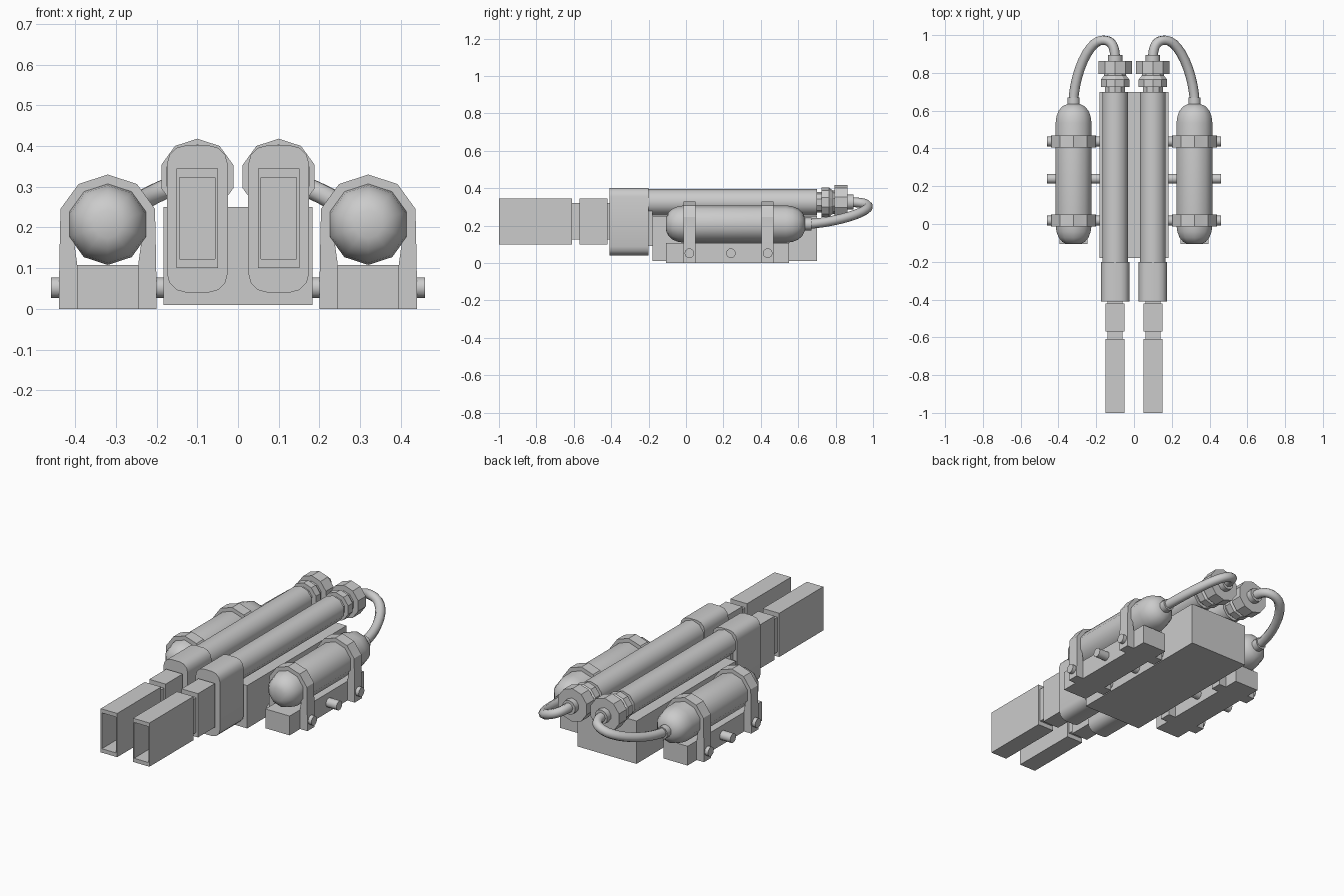
import bpy, bmesh
from math import cos, sin, pi, radians
from mathutils import Vector

if "Cube" in bpy.data.objects:
    bpy.data.objects.remove(bpy.data.objects["Cube"])


def finish(name, bm, smooth=False):
    bmesh.ops.recalc_face_normals(bm, faces=bm.faces)
    me = bpy.data.meshes.new(name)
    bm.to_mesh(me)
    bm.free()
    ob = bpy.data.objects.new(name, me)
    bpy.context.collection.objects.link(ob)
    if smooth:
        bpy.ops.object.select_all(action='DESELECT')
        ob.select_set(True)
        bpy.context.view_layer.objects.active = ob
        bpy.ops.object.shade_smooth_by_angle(angle=radians(40))
    return ob


def box_bm(x, y, z):
    """Box from three (min, max) ranges."""
    bm = bmesh.new()
    bmesh.ops.create_cube(bm, size=1)
    for v in bm.verts:
        v.co = Vector([r[0] if c < 0 else r[1] for c, r in zip(v.co, (x, y, z))])
    return bm


def box(name, x, y, z):
    return finish(name, box_bm(x, y, z))


def lathe(name, x, z, profile, smooth=False, sides=10):
    """Closed solid of revolution along y from (y, radius) points."""
    bm = bmesh.new()
    rings = []
    for y, r in profile:
        rings.append([bm.verts.new((x + r * cos(pi / 2 + 2 * pi * k / sides), y,
                                    z + r * sin(pi / 2 + 2 * pi * k / sides)))
                      for k in range(sides)])
    for a, b in zip(rings, rings[1:]):
        for k in range(sides):
            j = (k + 1) % sides
            bm.faces.new((a[k], a[j], b[j], b[k]))
    bm.faces.new(rings[0])
    bm.faces.new(rings[-1])
    return finish(name, bm, smooth)


def strap(name, x, y, w):
    """Arch around the tank with two legs reaching the ground."""
    cz = 0.208
    ang = [radians(a) for a in (18, 54, 90, 126, 162)]
    outer = [(0.12, 0)] + [(0.122 * cos(a), cz + 0.122 * sin(a)) for a in ang] + [(-0.12, 0)]
    inner = [(0.075, 0)] + [(0.098 * cos(a), cz + 0.098 * sin(a)) for a in ang] + [(-0.075, 0)]
    # legs are thick up to just below the tank's waist
    outer.insert(1, (0.119, 0.11))
    inner.insert(1, (0.075, 0.11))
    outer.insert(-1, (-0.119, 0.11))
    inner.insert(-1, (-0.075, 0.11))
    bm = bmesh.new()
    rows = []
    for o, i in zip(outer, inner):
        rows.append([bm.verts.new((x + p[0], yy, p[1]))
                     for p, yy in ((o, y - w / 2), (o, y + w / 2), (i, y + w / 2), (i, y - w / 2))])
    for a, b in zip(rows, rows[1:]):
        for k in range(4):
            j = (k + 1) % 4
            bm.faces.new((a[k], a[j], b[j], b[k]))
    bm.faces.new(rows[0])
    bm.faces.new(rows[-1])
    return finish(name, bm)


def bolt(name, x0, x1, y, z, r=0.026, sides=10):
    bm = bmesh.new()
    ends = [[bm.verts.new((x, y + r * cos(2 * pi * k / sides), z + r * sin(2 * pi * k / sides)))
             for k in range(sides)] for x in (x0, x1)]
    for k in range(sides):
        j = (k + 1) % sides
        bm.faces.new((ends[0][k], ends[0][j], ends[1][j], ends[1][k]))
    bm.faces.new(ends[0])
    bm.faces.new(ends[1])
    return finish(name, bm, True)


def muzzle(name, x):
    """Rectangular barrel with a deep open front."""
    bm = box_bm((x - 0.051, x + 0.051), (-1, -0.61), (0.10, 0.345))
    bm.faces.ensure_lookup_table()
    front = min(bm.faces, key=lambda f: f.calc_center_median().y)
    bmesh.ops.inset_region(bm, faces=[front], thickness=0.01)
    for v in front.verts:
        v.co.z += 0.015 if v.co.z < 0.22 else -0.015
    hole = bmesh.ops.extrude_face_region(bm, geom=[front])
    bmesh.ops.translate(bm, vec=(0, 0.35, 0),
                        verts=[g for g in hole['geom'] if isinstance(g, bmesh.types.BMVert)])
    if front.is_valid:
        bmesh.ops.delete(bm, geom=[front], context='FACES_ONLY')
    return finish(name, bm)


def hose(name, s):
    cu = bpy.data.curves.new(name, 'CURVE')
    cu.dimensions = '3D'
    cu.bevel_depth = 0.026
    cu.bevel_resolution = 2
    cu.use_fill_caps = True
    cu.resolution_u = 10
    sp = cu.splines.new('BEZIER')
    pts = [((0.10, 0.82, 0.325), (0.10, 0.87, 0.325), (0.10, 0.945, 0.325)),
           ((0.12, 0.973, 0.316), (0.165, 0.973, 0.30), (0.24, 0.973, 0.272)),
           ((0.315, 0.80, 0.215), (0.322, 0.64, 0.208), (0.322, 0.60, 0.208))]
    sp.bezier_points.add(len(pts) - 1)
    for bp, (l, c, r) in zip(sp.bezier_points, pts):
        bp.handle_left_type = bp.handle_right_type = 'FREE'
        bp.handle_left, bp.co, bp.handle_right = [(s * p[0], p[1], p[2]) for p in (l, c, r)]
    sp.use_smooth = True
    ob = bpy.data.objects.new(name, cu)
    bpy.context.collection.objects.link(ob)


# central base
box("base", (-0.183, 0.183), (-0.18, 0.70), (0.01, 0.25))

for s, side in ((-1, "left"), (1, "right")):
    bx = 0.10 * s
    # barrel: open muzzle, neck, collar block, neck
    muzzle("muzzle_" + side, bx)
    box("muzzle_neck_" + side, (bx - 0.04, bx + 0.04), (-0.61, -0.57), (0.125, 0.32))
    box("barrel_block_" + side, (bx - 0.051, bx + 0.051), (-0.57, -0.42), (0.10, 0.345))
    box("barrel_neck_" + side, (bx - 0.04, bx + 0.04), (-0.42, -0.41), (0.125, 0.32))
    # large rounded receiver block
    bm = box_bm((bx - 0.075, bx + 0.075), (-0.41, -0.20), (0.04, 0.402))
    edges = [e for e in bm.edges if abs(e.verts[0].co.y - e.verts[1].co.y) > 0.1]
    bmesh.ops.bevel(bm, geom=edges, offset=0.048, segments=3, profile=0.5, affect='EDGES')
    finish("receiver_" + side, bm, True)
    box("receiver_neck_" + side, (bx - 0.05, bx + 0.05), (-0.20, -0.18), (0.09, 0.35))
    # round tube with stepped rear fittings
    lathe("tube_" + side, bx, 0.325, [(-0.20, 0.071), (0.70, 0.071)], True)
    lathe("tube_fitting_" + side, bx, 0.325,
          [(0.70, 0.055), (0.725, 0.055), (0.725, 0.079), (0.765, 0.079),
           (0.785, 0.062), (0.795, 0.062)])
    lathe("tube_collar_" + side, bx, 0.325, [(0.795, 0.093), (0.863, 0.093)])
    lathe("hose_socket_" + side, bx, 0.325, [(0.86, 0.04), (0.895, 0.04)], True)
    hose("hose_" + side, s)

    # side tank with rounded ends
    tx = 0.32 * s
    cap = [(0.0, 0.035), (0.012, 0.062), (0.035, 0.083), (0.065, 0.095), (0.10, 0.10)]
    lathe("tank_" + side, tx, 0.208,
          [(-0.107 + d, r) for d, r in cap] + [(0.635 - d, r) for d, r in reversed(cap)], True)
    lathe("tank_valve_" + side, tx, 0.208, [(0.62, 0.034), (0.67, 0.034)], True)
    # cradle, straps and cross bolts
    box("tank_cradle_" + side, (tx - 0.075, tx + 0.075), (-0.107, 0.55), (0, 0.108))
    for n, y in enumerate((0.018, 0.437)):
        strap(f"strap_{side}_{n + 1}", tx, y, 0.064)
    for n, y in enumerate((0.018, 0.24, 0.437)):
        bolt(f"bolt_{side}_{n + 1}", 0.18 * s, 0.46 * s, y, 0.052)
